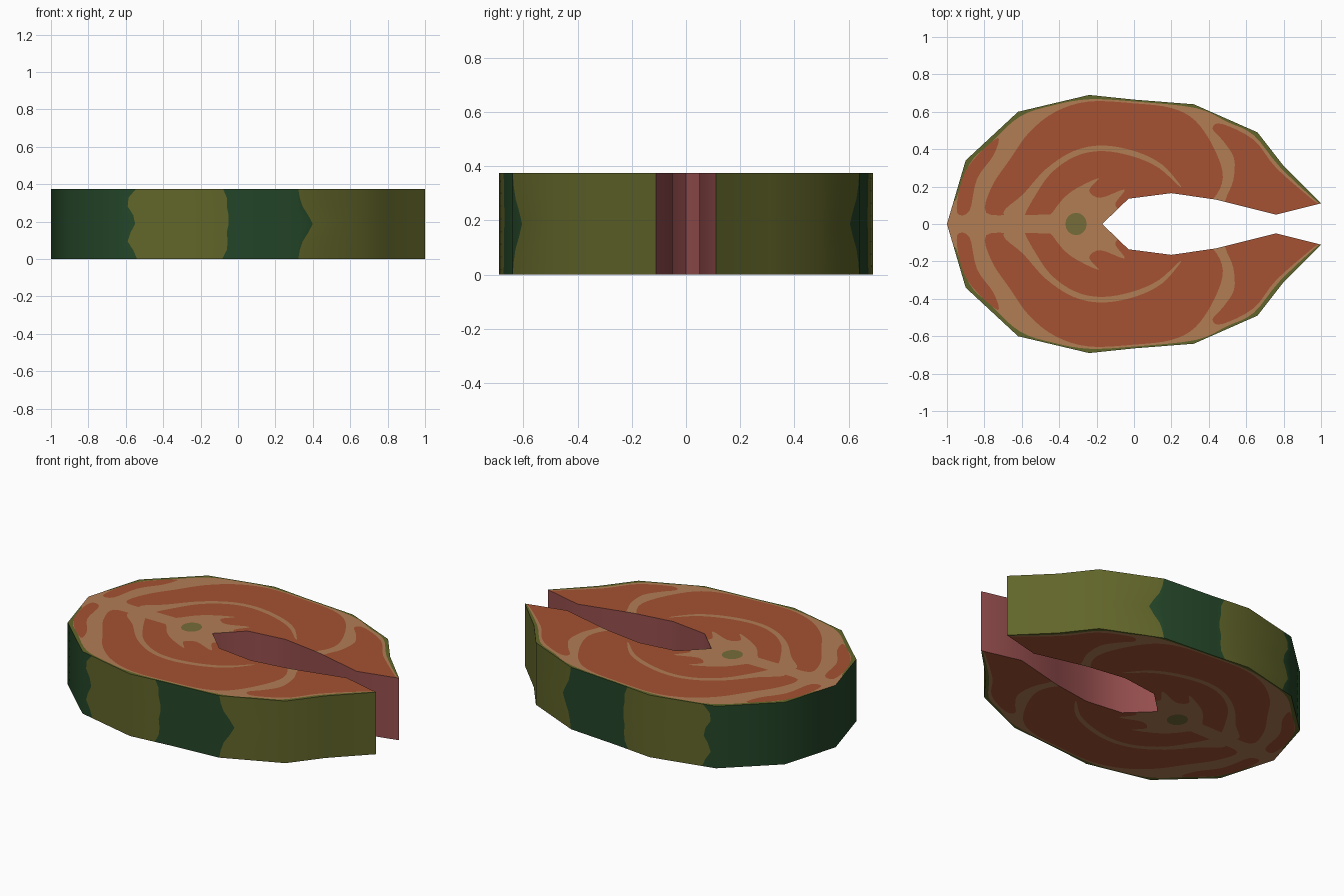
import bpy, math
from mathutils import Vector
from mathutils.geometry import delaunay_2d_cdt

if "Cube" in bpy.data.objects:
    bpy.data.objects.remove(bpy.data.objects["Cube"])

H = 0.375


def material(name, rgb):
    m = bpy.data.materials.new(name)
    m.diffuse_color = [((c / 255 + 0.055) / 1.055) ** 2.4 for c in rgb] + [1]
    m.use_nodes = True
    m.node_tree.nodes["Principled BSDF"].inputs["Base Color"].default_value = m.diffuse_color
    return m


OLIVE = material("olive skin", (97, 101, 41))
GREEN = material("dark green skin", (36, 70, 40))
FAT = material("tan fat", (178, 125, 84))
MEAT = material("orange meat", (165, 82, 51))
BONE = material("bone olive", (118, 108, 58))
PINK = material("cavity pink", (150, 78, 78))

# Half outlines of the slice (y >= 0), mirrored later
OUTER = [(1, .11), (.8, .31), (.66, .49), (.32, .64), (0, .665),
         (-.24, .69), (-.62, .6), (-.9, .34), (-1, 0)]
INNER = [(-.17, 0), (-.03, .135), (.2, .165), (.44, .13), (.76, .05), (1, .11)]


def make_object(name, verts, faces, mats, indices, smooth=None):
    me = bpy.data.meshes.new(name)
    me.from_pydata(verts, [], faces)
    for m in mats:
        me.materials.append(m)
    for p, i in zip(me.polygons, indices):
        p.material_index = i
    ob = bpy.data.objects.new(name, me)
    bpy.context.collection.objects.link(ob)
    if smooth:
        bpy.ops.object.select_all(action='DESELECT')
        ob.select_set(True)
        bpy.context.view_layer.objects.active = ob
        bpy.ops.object.shade_smooth_by_angle(angle=math.radians(smooth))
    return ob


def wall(name, columns, colours, mats, smooth):
    """Upright wall from columns of (x, y) points, one per row."""
    n = len(columns[0])
    verts = [(x, y, H * r / (n - 1)) for c in columns for r, (x, y) in enumerate(c)]
    faces, idx = [], []
    for c in range(len(columns) - 1):
        for r in range(n - 1):
            a, b = c * n + r, (c + 1) * n + r
            faces.append((a, b, b + 1, a + 1))
            idx.append(colours[c])
    make_object(name, verts, faces, mats, idx, smooth)


def outer_y(x):
    for (x0, y0), (x1, y1) in zip(OUTER, OUTER[1:]):
        if x1 <= x <= x0:
            return y0 + (y1 - y0) * (x - x0) / (x1 - x0)


# Skin wall: corner columns plus wavy colour borders
borders = [[.322, .33, .345, .375, .4, .375, .345, .33, .322],
           [-.085, -.06, -.055, -.06, -.05, -.05, -.06, -.06, -.08],
           [-.54, -.56, -.59, -.575, -.55, -.56, -.59, -.585, -.545]]
cols = [([x] * 9, 0) for x, y in OUTER] + [(b, 1) for b in borders]
cols.sort(key=lambda c: -c[0][4])
half, colours, k = [], [], 0
for xs, flip in cols:
    k ^= flip
    half.append([(x, outer_y(x)) for x in xs])
    colours.append(k)
colours = colours[:-1]
mirrored = [[(x, -y) for x, y in c] for c in half[-2::-1]]
wall("skin", half + mirrored, colours + colours[::-1], [OLIVE, GREEN], 34)

# Belly cavity wall
path = [(x, -y) for x, y in INNER[:0:-1]] + INNER
wall("cavity_wall", [[p, p] for p in path], [0] * len(path), [PINK], 40)


# Cut-face pattern
def smooth_loop(pts, steps=4):
    """Closed Catmull-Rom curve."""
    out, n = [], len(pts)
    for i in range(n):
        a, b, c, d = (Vector(pts[(i + j) % n]) for j in (-1, 0, 1, 2))
        for s in range(steps):
            t = s / steps
            out.append(0.5 * (2 * b + (c - a) * t + (2 * a - 5 * b + 4 * c - d) * t * t
                              + (3 * b - a - 3 * c + d) * t ** 3))
    return out


def ribbon(pts):
    """Tapered strip along (x, y, width) points."""
    left, right = [], []
    for i, (x, y, w) in enumerate(pts):
        a, b = pts[max(i - 1, 0)], pts[min(i + 1, len(pts) - 1)]
        t = Vector((b[0] - a[0], b[1] - a[1])).normalized() * w / 2
        left.append((x - t.y, y + t.x))
        right.append((x + t.y, y - t.x))
    return smooth_loop(left + right[::-1])


def inside(p, poly):
    hit = False
    for a, b in zip(poly, poly[1:] + poly[:1]):
        if (a[1] > p[1]) != (b[1] > p[1]):
            if p[0] < a[0] + (b[0] - a[0]) * (p[1] - a[1]) / (b[1] - a[1]):
                hit = not hit
    return hit


outline = [Vector(p) for p in OUTER + INNER[:-1]]
rim = [(-.98, -.02), (-.95, .13), (-.88, .32), (-.77, .43), (-.61, .575), (-.43, .635),
       (-.24, .667), (0, .655), (.33, .62), (.5, .545), (.64, .475), (.78, .305),
       (.98, .118), (1.02, .1), (1, -.02)]
main_meat = [(-.79, .06), (-.76, .2), (-.66, .35), (-.56, .49), (-.42, .6), (-.24, .655),
             (0, .645), (.2, .62), (.33, .55), (.43, .4), (.475, .25), (.42, .13),
             (.3, .06), (0, .05), (-.4, .05), (-.62, .05)]
left_meat = [(-.945, .06), (-.93, .2), (-.87, .33), (-.73, .46), (-.75, .37),
             (-.84, .24), (-.88, .07)]
right_meat = [(.42, .51), (.47, .535), (.64, .45), (.76, .3), (.96, .125), (1.03, .07),
              (.75, .0), (.5, .06), (.49, .13), (.53, .23), (.535, .35), (.48, .44)]
centre_fat = [(-.48, -.03), (-.43, .07), (-.34, .17), (-.19, .245), (-.24, .18),
              (-.18, .14), (-.05, .185), (-.1, .11), (-.08, .06), (-.12, -.03)]
arc = [(-.66, .03, .1), (-.57, .14, .06), (-.46, .28, .035), (-.32, .375, .03),
       (-.17, .405, .03), (0, .375, .03), (.14, .31, .025), (.24, .21, .01)]
bone = [Vector((-.31 + .057 * math.cos(a * math.pi / 8),
                .06 * math.sin(a * math.pi / 8))) for a in range(16)]

MATS = [OLIVE, FAT, MEAT, BONE]
layers = [(outline, 0), (smooth_loop(rim), 1), (smooth_loop(main_meat), 2),
          (smooth_loop(left_meat), 2), (smooth_loop(right_meat), 2),
          (smooth_loop(centre_fat), 1), (ribbon(arc), 1), (bone, 3)]

points, edges = [], []
for poly, _ in layers:
    s = len(points)
    points += poly
    edges += [(s + i, s + (i + 1) % len(poly)) for i in range(len(poly))]
pv, _, pf, *_ = delaunay_2d_cdt(points, edges, [], 0, 1e-5)

# Keep triangles inside the slice, coloured by the topmost layer
tris, tri_mat = [], []
for f in pf:
    c = sum((pv[i] for i in f), Vector((0, 0))) / len(f)
    if inside(c, outline):
        a, b, d = (pv[i] for i in f[:3])
        area = (b - a).cross(d - a)
        tris.append(list(f) if area > 0 else list(f)[::-1])
        tri_mat.append([m for poly, m in layers if inside(c, poly)][-1])

n = len(pv)
for name, z, up in (("top_cut_face", H, True), ("bottom_cut_face", 0, False)):
    verts = [(p.x, p.y, z) for p in pv] + [(p.x, -p.y, z) for p in pv]
    faces = tris + [[i + n for i in t[::-1]] for t in tris]
    if not up:
        faces = [t[::-1] for t in faces]
    ob = make_object(name, verts, faces, MATS, tri_mat * 2)
    # Drop unused points outside the slice
    used = {i for t in faces for i in t}
    order = {v: i for i, v in enumerate(sorted(used))}
    me = ob.data
    me.clear_geometry()
    me.from_pydata([verts[v] for v in sorted(used)], [], [[order[i] for i in t] for t in faces])
    for p, m in zip(me.polygons, tri_mat * 2):
        p.material_index = m
